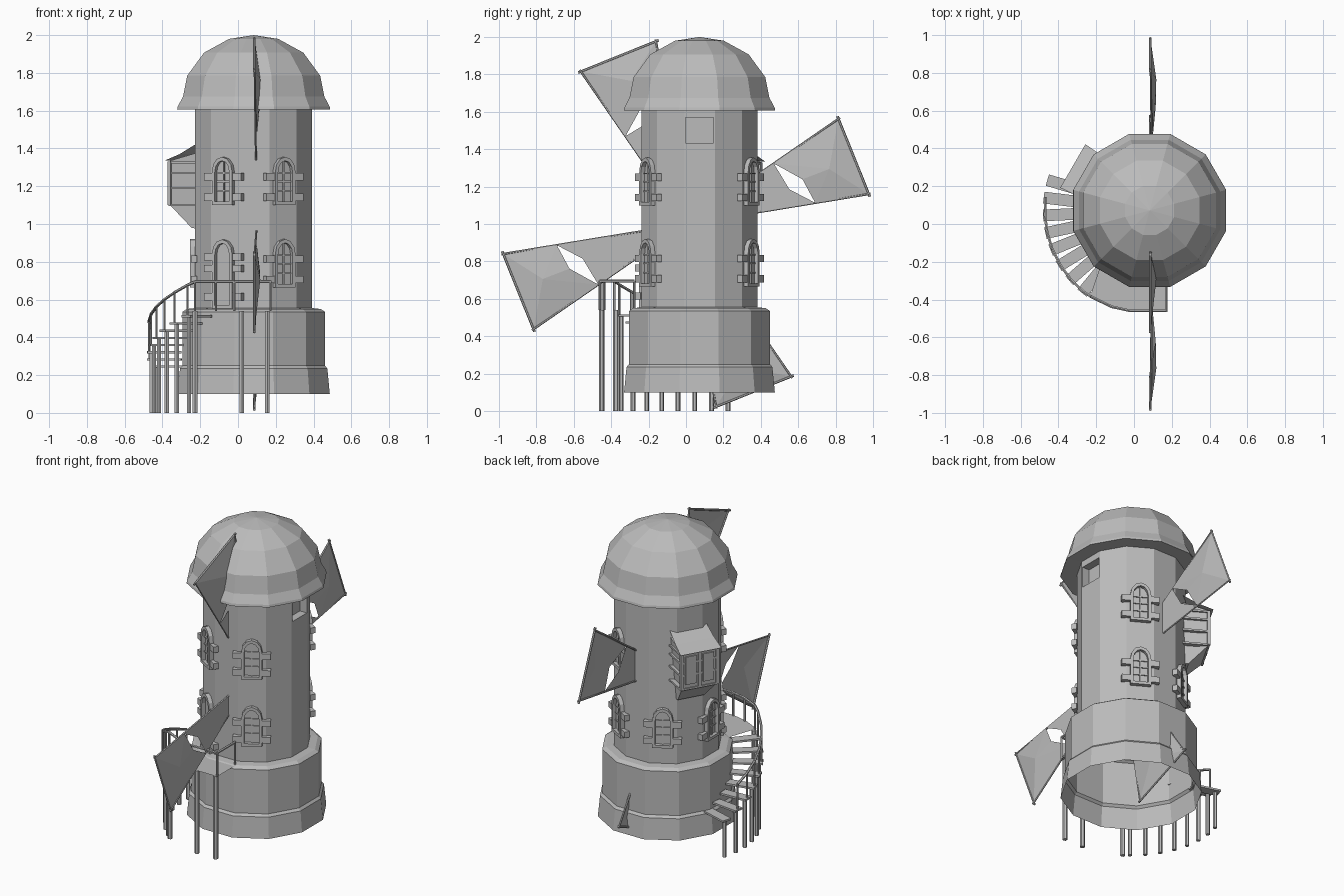
import bpy, bmesh
from math import sin, cos, tan, pi, radians
from mathutils import Matrix, Vector

if "Cube" in bpy.data.objects:
    bpy.data.objects.remove(bpy.data.objects["Cube"])

stone = bpy.data.materials.new("plain grey")
stone.use_nodes = True
GREY = (0.5, 0.5, 0.5, 1)
stone.diffuse_color = GREY
stone.node_tree.nodes["Principled BSDF"].inputs["Base Color"].default_value = GREY

CX, CY = 0.083, 0.072      # tower axis
WALL = 0.31                # tower wall distance from the axis
SIDES = 12


def make(name, bm, angle=None):
    """Finish a part; with an angle, its local +y points outward from the tower."""
    if angle is not None:
        bm.transform(Matrix.Translation((CX, CY, 0)) @ Matrix.Rotation(radians(angle - 90), 4, 'Z'))
    bmesh.ops.recalc_face_normals(bm, faces=bm.faces)
    mesh = bpy.data.meshes.new(name)
    bm.to_mesh(mesh)
    bm.free()
    mesh.materials.append(stone)
    obj = bpy.data.objects.new(name, mesh)
    bpy.context.collection.objects.link(obj)
    return obj


def box(bm, lo, hi):
    lo, hi = Vector(lo), Vector(hi)
    m = Matrix.Translation((lo + hi) / 2) @ Matrix.Diagonal((*(hi - lo), 1))
    bmesh.ops.create_cube(bm, size=1, matrix=m)


def tube(bm, a, b, r, n=6):
    a, b = Vector(a), Vector(b)
    d = b - a
    m = Matrix.Translation((a + b) / 2) @ d.to_track_quat('Z', 'Y').to_matrix().to_4x4()
    bmesh.ops.create_cone(bm, cap_ends=True, segments=n, radius1=r, radius2=r, depth=d.length, matrix=m)


def face(bm, pts):
    return bm.faces.new([bm.verts.new(p) for p in pts])


def lathe(profile):
    """Twelve-sided turned shell; radii are measured to the flat sides."""
    bm = bmesh.new()
    rings = []
    for r, z in profile:
        if r == 0:
            rings.append([bm.verts.new((CX, CY, z))] * SIDES)
            continue
        k = r / cos(pi / SIDES)
        ang = [(2 * i + 1) * pi / SIDES for i in range(SIDES)]
        rings.append([bm.verts.new((CX + k * cos(a), CY + k * sin(a), z)) for a in ang])
    for low, up in zip(rings, rings[1:]):
        for i in range(SIDES):
            j = (i + 1) % SIDES
            quad = [low[i], low[j], up[j], up[i]]
            bm.faces.new(list(dict.fromkeys(quad)))
    return bm


def polar(r, deg, z):
    return Vector((CX + r * cos(radians(deg)), CY + r * sin(radians(deg)), z))


# Tower: flared plinth, drum and shaft, with a square recess on one side
bm = lathe([(0.403, 0.1), (0.39, 0.235), (0.377, 0.25), (0.377, 0.535), (0.355, 0.55),
            (WALL, 0.555), (WALL, 1.425), (WALL, 1.577), (WALL, 1.61)])
bm.normal_update()
hole = max(bm.faces, key=lambda f: f.calc_center_median().x - abs(f.calc_center_median().z - 1.5))
bmesh.ops.inset_individual(bm, faces=[hole], thickness=0.012)
moved = bmesh.ops.extrude_discrete_faces(bm, faces=[hole])["faces"][0]
bmesh.ops.translate(bm, vec=(-0.05, 0, 0), verts=moved.verts)
make("tower", bm)

# Domed cap with flared rim
make("dome_cap", lathe([(0.3, 1.61), (0.405, 1.607), (0.402, 1.622), (0.374, 1.675), (0.352, 1.785),
                        (0.263, 1.907), (0.13, 1.98), (0, 2.0)]))


# Arched windows and door
def arch(w, rise, bottom, spring, y):
    pts = [(-w, y, bottom)]
    pts += [(-w * cos(pi * i / 6), y, spring + rise * sin(pi * i / 6)) for i in range(7)]
    return pts + [(w, y, bottom)]


def arched_opening(name, angle, bottom, top, blocks, bars):
    bm = bmesh.new()
    spring = top - 0.08
    back, front = WALL - 0.01, WALL + 0.026
    outer = [arch(0.062, 0.08, bottom, spring, y) for y in (back, front)]
    inner = [arch(0.044, 0.06, bottom + 0.018, spring, y) for y in (front, back)]
    loops = [[bm.verts.new(p) for p in pts] for pts in outer + inner]
    n = len(loops[0])
    for a, b in zip(loops, loops[1:]):
        for i in range(n):
            j = (i + 1) % n
            bm.faces.new((a[i], a[j], b[j], b[i]))
    face(bm, arch(0.046, 0.062, bottom + 0.016, spring, WALL + 0.003))
    for z in blocks:
        for s in (-1, 1):
            box(bm, (s * 0.087 - 0.026, back, z - 0.019), (s * 0.087 + 0.026, WALL + 0.022, z + 0.019))
    if bars:
        box(bm, (-0.004, WALL, bottom + 0.01), (0.004, WALL + 0.01, top - 0.02))
        for h in (0.075, 0.125, 0.17):
            box(bm, (-0.045, WALL, bottom + h - 0.004), (0.045, WALL + 0.01, bottom + h + 0.004))
    make(name, bm, angle)


for level, bottom, angles in (("upper", 1.1, (60, 240, 300)), ("lower", 0.665, (60, 120, 180, 300))):
    for a in angles:
        arched_opening(f"{level}_window_{a}", a, bottom, bottom + 0.255,
                       (bottom + 0.042, bottom + 0.15), True)
arched_opening("door", 240, 0.55, 0.918, (0.615, 0.765, 0.825), False)

# Bay window: tapered box body, lean-to roof and trim
bm = bmesh.new()
W, OUT = 0.115, 0.445
side = [(0.27, 0.97), (0.33, 0.98), (OUT, 1.1), (OUT, 1.335), (0.27, 1.38)]
ends = []
for s in (-1, 1):
    ends.append(face(bm, [(s * W * (0.75 if z < 1 else 1), y, z) for y, z in side]))
left, right = (list(f.verts) for f in ends)
for i in range(len(side)):
    j = (i + 1) % len(side)
    bm.faces.new((left[i], left[j], right[j], right[i]))
for z in (1.1, 1.19, 1.27, 1.325):
    box(bm, (-W - 0.008, 0.27, z - 0.006), (W + 0.008, OUT + 0.006, z + 0.006))
for t in (-W, 0, W):
    box(bm, (t - 0.01, OUT - 0.01, 1.1), (t + 0.01, OUT + 0.01, 1.33))
for t in (-0.057, 0.057):
    box(bm, (t - 0.035, OUT, 1.13), (t + 0.035, OUT + 0.008, 1.31))
make("bay_window", bm, 150)

bm = bmesh.new()
lip = W + 0.018
roof = [[bm.verts.new((s * lip * k, y, z)) for y, z, k in ((0.29, 1.42, 0.9), (0.38, 1.37, 0.95), (0.47, 1.335, 1))]
        for s in (-1, 1)]
for i in range(2):
    bm.faces.new((roof[0][i], roof[0][i + 1], roof[1][i + 1], roof[1][i]))
bmesh.ops.solidify(bm, geom=bm.faces[:], thickness=0.012)
make("bay_roof", bm, 150)

# Four sails on a wheel in the upright plane along y
LOW, HIGH, TIP = 9.3, 34.6, 0.99


def wheel(r, deg, x=0.1):
    return (x, r * cos(radians(deg)), 1 + r * sin(radians(deg)))


for k in range(4):
    lo, hi, mid = LOW + 90 * k, HIGH + 90 * k, 21 + 90 * k
    bm = bmesh.new()
    rim = [bm.verts.new(wheel(*p)) for p in ((0.7, lo), (TIP, lo, 0.088), (TIP, hi, 0.088),
                                             (0.57, hi), (0.667, mid, 0.115))]
    belly = bm.verts.new(wheel(0.82, mid, 0.118))
    for i in range(5):
        bm.faces.new((rim[i], rim[(i + 1) % 5], belly))
    face(bm, [wheel(*p) for p in ((0.02, mid), (0.7, lo), (0.583, mid - 2.5))])
    face(bm, [wheel(*p) for p in ((0.02, mid), (0.583, mid - 2.5), (0.57, hi))])
    bmesh.ops.solidify(bm, geom=bm.faces[:], thickness=0.004)
    make(f"sail_cloth_{k}", bm)
    bm = bmesh.new()
    for a in (lo, hi):
        tube(bm, wheel(0, a), wheel(1.0, a, 0.088), 0.006)
    a, b = Vector(wheel(TIP, lo, 0.086)), Vector(wheel(TIP, hi, 0.086))
    over = (b - a).normalized() * 0.015
    tube(bm, a - over, b + over, 0.007)
    make(f"sail_spars_{k}", bm)

# Curved stair: treads, supporting posts and rail
treads, posts, rail = bmesh.new(), bmesh.new(), bmesh.new()
STEPS = 8
path = []
for i in range(STEPS):
    a, z = 163.5 + 9.6 * i, 0.245 + 0.038 * i
    m = (Matrix.Translation((CX, CY, 0)) @ Matrix.Rotation(radians(a), 4, 'Z')
         @ Matrix.Translation((0.475, 0, z)) @ Matrix.Diagonal((0.18, 0.062, 0.012, 1)))
    bmesh.ops.create_cube(treads, size=1, matrix=m)
    tube(posts, polar(0.54, a, 0), polar(0.54, a, z), 0.013)
    if i:
        path.append(polar(0.555, a, z + 0.165))
        tube(rail, polar(0.555, a, z), path[-1], 0.006)
make("stair_treads", treads)

# Landing in front of the door
edge = [(-0.235, -0.39), (-0.12, -0.445), (-0.02, -0.467), (0.177, -0.467), (0.177, -0.28)]
bm = bmesh.new()
face(bm, [(x, y, 0.545) for x, y in edge + [(-0.1, -0.2), (-0.17, -0.2)]])
bmesh.ops.solidify(bm, geom=bm.faces[:], thickness=0.014)
make("landing", bm)
for x, y in ((-0.228, -0.375), (0.02, -0.45), (0.155, -0.45)):
    tube(posts, (x, y, 0), (x, y, 0.54), 0.015)
make("support_posts", posts)

# Rail along the landing, joined to the stair rail
for x, y in edge:
    top = Vector((x * 0.97, y * 0.985, 0.695))
    path.append(top)
    tube(rail, (top.x, top.y, 0.54), top, 0.007)
for a, b in zip(path, path[1:]):
    tube(rail, a, b, 0.008)
make("hand_rail", rail)
